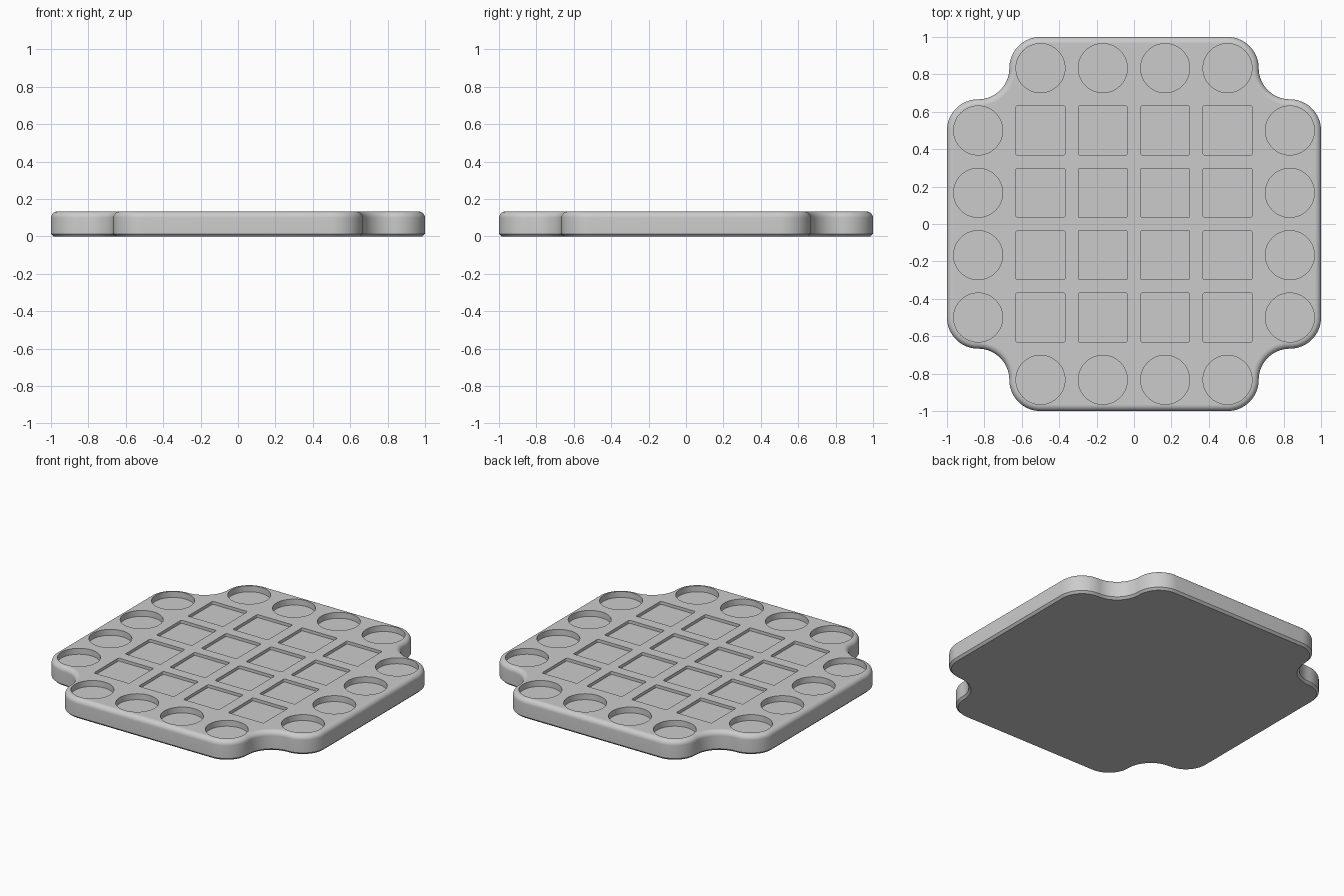
import bpy, bmesh
from math import pi, cos, sin

cube = bpy.data.objects.get("Cube")
if cube:
    bpy.data.objects.remove(cube)

CELL = 1 / 3
HEIGHT = 0.133
FILLET = 0.033
CHAMFER = 0.014
POCKET = 0.131        # half width of every pocket
ROUND_DEPTH = 0.04
SQUARE_DEPTH = 0.02

grey = bpy.data.materials.new("plain grey")
grey.use_nodes = True
colour = (0.6, 0.6, 0.6, 1)
grey.diffuse_color = colour
grey.node_tree.nodes["Principled BSDF"].inputs["Base Color"].default_value = colour


def arc(cx, cy, r, start, end, steps):
    angles = [start + (end - start) * i / steps for i in range(steps + 1)]
    return [(cx + r * cos(a), cy + r * sin(a)) for a in angles]


def four_corners(corner):
    """Repeat one corner path around the centre by quarter turns."""
    turns = ((1, 0), (0, 1), (-1, 0), (0, -1))
    return [(c * x - s * y, s * x + c * y) for c, s in turns for x, y in corner]


def tray_outline(inset):
    """Rounded cross: two convex arcs joined by a concave one in each corner."""
    a, b, r = CELL * 1.5, CELL * 2.5, CELL / 2
    path = arc(b, a, r - inset, 0, pi / 2, 16)
    path += arc(b, b, r + inset, -pi / 2, -pi, 16)[1:]
    path += arc(a, b, r - inset, 0, pi / 2, 16)[1:]
    return four_corners(path)


def square_outline():
    r = 0.008
    return four_corners(arc(POCKET - r, POCKET - r, r, 0, pi / 2, 4))


def add_stack(bm, layers):
    """Skin a closed solid through outlines of equal length, bottom to top."""
    rings = [[bm.verts.new((x, y, z)) for x, y in pts] for pts, z in layers]
    n = len(rings[0])
    for low, high in zip(rings, rings[1:]):
        for i in range(n):
            j = (i + 1) % n
            bm.faces.new((low[i], low[j], high[j], high[i]))
    bm.faces.new(rings[0][::-1])
    bm.faces.new(rings[-1])


def make_object(name, bm):
    mesh = bpy.data.meshes.new(name)
    bm.to_mesh(mesh)
    bm.free()
    mesh.materials.append(grey)
    obj = bpy.data.objects.new(name, mesh)
    bpy.context.collection.objects.link(obj)
    return obj


# Tray body: chamfered foot, straight wall, rounded top edge
layers = [(tray_outline(CHAMFER), 0), (tray_outline(0), CHAMFER)]
for i in range(9):
    t = i / 8 * pi / 2
    layers.append((tray_outline(FILLET * (1 - cos(t))),
                   HEIGHT - FILLET * (1 - sin(t))))
bm = bmesh.new()
add_stack(bm, layers)
tray = make_object("game_tray", bm)

# Pocket cutters: squares in the middle, rounds along the four sides
bm = bmesh.new()
circle = arc(0, 0, POCKET, 0, 2 * pi, 64)[:-1]
square = square_outline()
for col in range(6):
    for row in range(6):
        edge_col, edge_row = col in (0, 5), row in (0, 5)
        if edge_col and edge_row:
            continue
        is_round = edge_col or edge_row
        cx, cy = (col - 2.5) * CELL, (row - 2.5) * CELL
        pts = [(x + cx, y + cy) for x, y in (circle if is_round else square)]
        depth = ROUND_DEPTH if is_round else SQUARE_DEPTH
        add_stack(bm, [(pts, HEIGHT - depth), (pts, HEIGHT + 0.1)])
cutter = make_object("pocket_cutter", bm)
cutter.hide_render = True

# Cut the pockets and discard the cutter
cut = tray.modifiers.new("pockets", "BOOLEAN")
cut.operation = "DIFFERENCE"
cut.solver = "EXACT"
cut.object = cutter
bpy.context.view_layer.objects.active = tray
bpy.ops.object.select_all(action="DESELECT")
tray.select_set(True)
bpy.ops.object.modifier_apply(modifier=cut.name)
bpy.data.objects.remove(cutter)

# Smooth walls and rounded edge, flat horizontal faces
bpy.ops.object.shade_smooth_by_angle(angle=pi / 6)
for face in tray.data.polygons:
    if abs(face.normal.z) > 0.999:
        face.use_smooth = False
